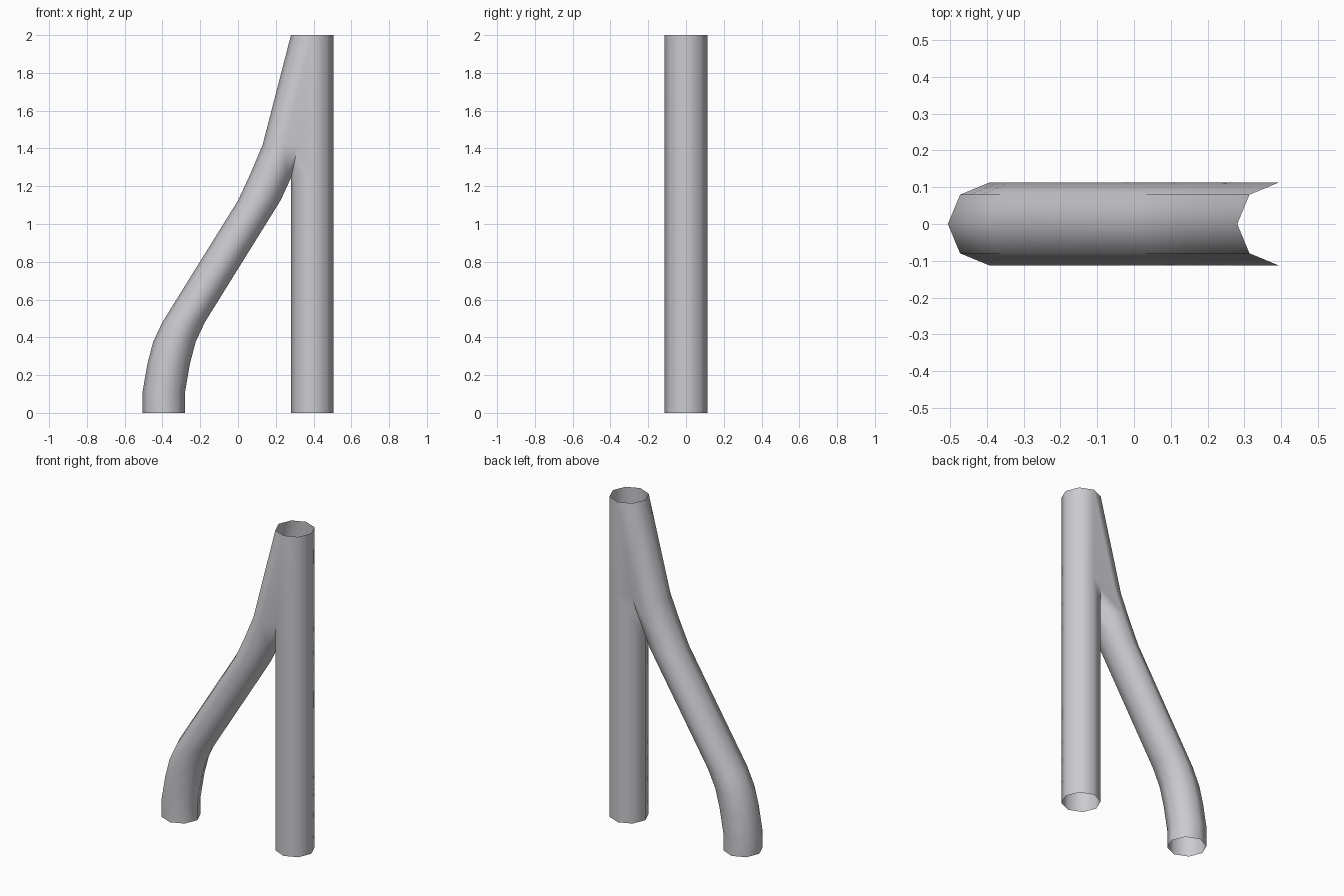
import bpy, bmesh, math
from mathutils import Vector

if "Cube" in bpy.data.objects:
    bpy.data.objects.remove(bpy.data.objects["Cube"])

R, SIDES, PIPE_X = 0.1125, 8, 0.393
# centre line of the bent branch: (x, z)
PATH = [(-PIPE_X, 0), (-PIPE_X, 0.11), (-0.367, 0.26), (-0.337, 0.375), (-0.288, 0.48),
        (0.113, 1.125), (0.180, 1.27), (0.243, 1.42), (PIPE_X, 2.0)]


def tube_segment(bm, a, b):
    """Open octagonal tube between two level rings."""
    rings = []
    for x, z in (a, b):
        rings.append([bm.verts.new((x + R * math.cos(t), R * math.sin(t), z))
                      for t in (2 * math.pi * i / SIDES for i in range(SIDES))])
    lo, hi = rings
    verts, faces = lo + hi, []
    for i in range(SIDES):
        j = (i + 1) % SIDES
        faces.append(bm.faces.new((lo[i], lo[j], hi[j], hi[i])))
    edges = {e for f in faces for e in f.edges}
    return verts + list(edges) + faces


bm = bmesh.new()
for (x0, z0), (x1, z1) in zip(PATH, PATH[1:]):
    # plane halfway between branch and upright, where the two tubes meet
    mid = Vector(((x0 + PIPE_X) / 2, 0, z0))
    normal = Vector((z1 - z0, 0, -(x1 - x0) / 2)).normalized()
    branch = tube_segment(bm, (x0, z0), (x1, z1))
    upright = tube_segment(bm, (PIPE_X, z0), (PIPE_X, z1))
    if z0 > 1:
        bmesh.ops.bisect_plane(bm, geom=branch, dist=1e-5, plane_co=mid,
                               plane_no=normal, clear_outer=True)
        bmesh.ops.bisect_plane(bm, geom=upright, dist=1e-5, plane_co=mid,
                               plane_no=normal, clear_inner=True)
bmesh.ops.remove_doubles(bm, verts=bm.verts[:], dist=5e-4)

mesh = bpy.data.meshes.new("branching_pipe")
bm.to_mesh(mesh)
bm.free()
pipe = bpy.data.objects.new("branching_pipe", mesh)
bpy.context.collection.objects.link(pipe)

# plain grey metal
grey = bpy.data.materials.new("pipe_grey")
grey.diffuse_color = (0.60, 0.60, 0.63, 1)
grey.use_nodes = True
grey.node_tree.nodes["Principled BSDF"].inputs["Base Color"].default_value = grey.diffuse_color
mesh.materials.append(grey)

bpy.context.view_layer.objects.active = pipe
pipe.select_set(True)
bpy.ops.object.shade_smooth_by_angle(angle=math.radians(60))
